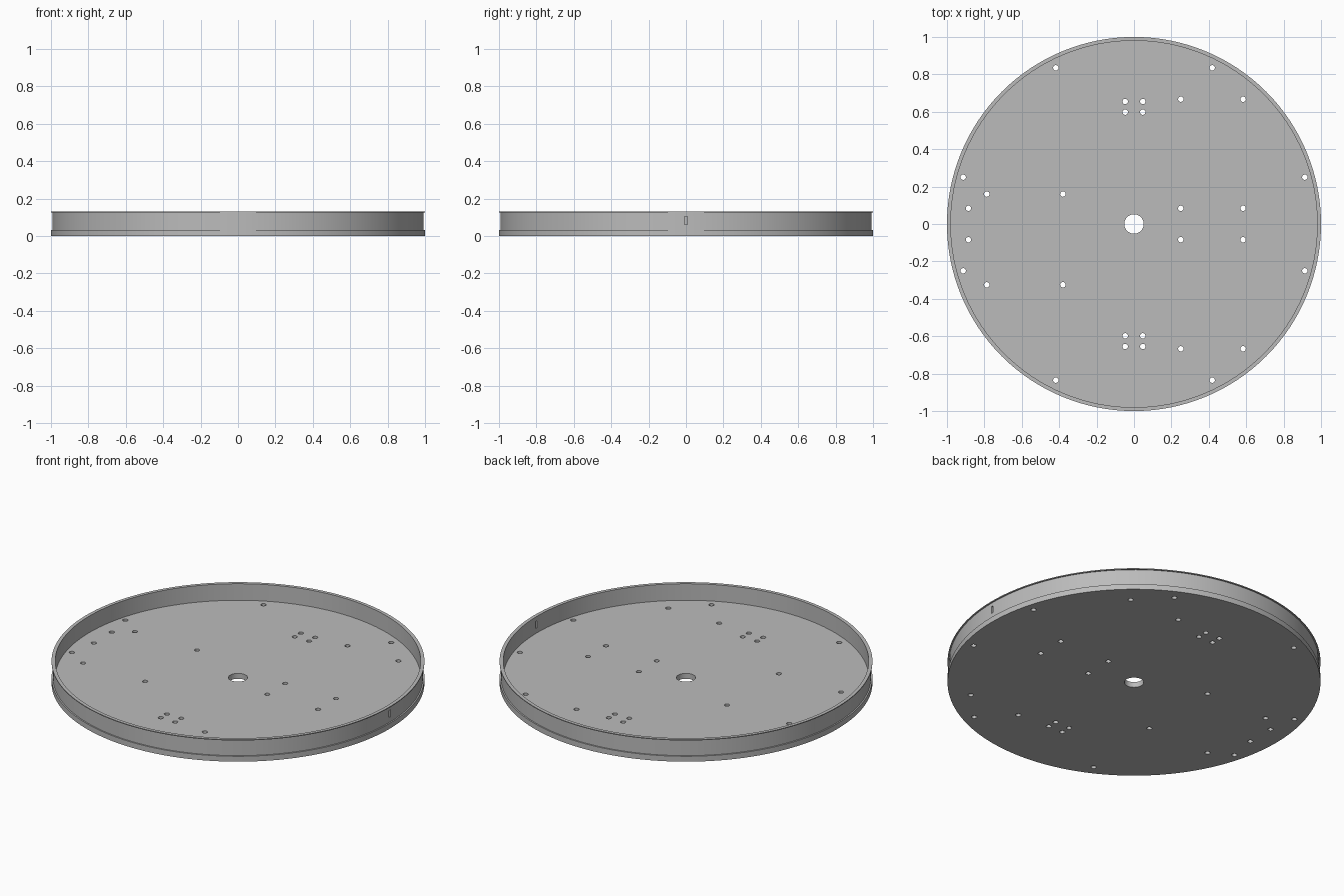
import bpy
import bmesh
import math
from mathutils import Matrix

cube = bpy.data.objects.get("Cube")
if cube:
    bpy.data.objects.remove(cube, do_unlink=True)

SEGMENTS = 128
FLOOR = 0.032
TOP = 0.13

grey = bpy.data.materials.new("light grey")
grey.use_nodes = True
grey.diffuse_color = (0.5, 0.5, 0.5, 1)
grey.node_tree.nodes["Principled BSDF"].inputs["Base Color"].default_value = (0.5, 0.5, 0.5, 1)


def finish(name, bm):
    bmesh.ops.recalc_face_normals(bm, faces=bm.faces)
    mesh = bpy.data.meshes.new(name)
    bm.to_mesh(mesh)
    bm.free()
    mesh.materials.append(grey)
    obj = bpy.data.objects.new(name, mesh)
    bpy.context.collection.objects.link(obj)
    return obj


def add_cylinder(bm, x, y, z, radius, depth, segments):
    bmesh.ops.create_cone(bm, cap_ends=True, segments=segments, radius1=radius,
                          radius2=radius, depth=depth, matrix=Matrix.Translation((x, y, z)))


def lathe(name, profile):
    """Closed (radius, height) profile swept around the z axis."""
    bm = bmesh.new()
    rings = []
    for i in range(SEGMENTS):
        a = math.tau * i / SEGMENTS
        rings.append([bm.verts.new((r * math.cos(a), r * math.sin(a), z)) for r, z in profile])
    for i, ring in enumerate(rings):
        after = rings[(i + 1) % SEGMENTS]
        for j in range(len(profile)):
            k = (j + 1) % len(profile)
            bm.faces.new((ring[j], after[j], after[k], ring[k]))
    return finish(name, bm)


def cut(obj, cutter):
    mod = obj.modifiers.new("cut", 'BOOLEAN')
    mod.operation = 'DIFFERENCE'
    mod.solver = 'EXACT'
    mod.object = cutter
    bpy.ops.object.select_all(action='DESELECT')
    bpy.context.view_layer.objects.active = obj
    obj.select_set(True)
    bpy.ops.object.modifier_apply(modifier=mod.name)
    bpy.data.objects.remove(cutter, do_unlink=True)
    bpy.ops.object.shade_smooth_by_angle(angle=math.radians(30))


# Base plate
bm = bmesh.new()
add_cylinder(bm, 0, 0, FLOOR / 2, 1, FLOOR, SEGMENTS)
plate = finish("base_plate", bm)

# Mounting holes: mirrored front to back, some also left to right
holes = []
for x, y in [(0.418, 0.835), (0.913, 0.25), (0.047, 0.655), (0.047, 0.598)]:
    holes += [(sx * x, sy * y) for sx in (-1, 1) for sy in (-1, 1)]
for x, y in [(0.25, 0.667), (0.583, 0.667), (0.25, 0.084), (0.583, 0.084), (-0.885, 0.084)]:
    holes += [(x, y), (x, -y)]
holes += [(x, y) for x in (-0.787, -0.38) for y in (0.16, -0.325)]

bm = bmesh.new()
add_cylinder(bm, 0, 0, FLOOR / 2, 0.052, 0.2, 48)
for x, y in holes:
    add_cylinder(bm, x, y, FLOOR / 2, 0.0145, 0.2, 20)
cut(plate, finish("hole_cutter", bm))

# Side wall with a thin outward lip along the top
wall = lathe("rim_wall", [(0.98, FLOOR), (0.992, FLOOR), (0.992, TOP - 0.005),
                          (1, TOP - 0.005), (1, TOP), (0.98, TOP)])

# Narrow upright slot through the wall
bm = bmesh.new()
bmesh.ops.create_cube(bm, size=1, matrix=Matrix.Translation((0.985, 0, 0.083))
                      @ Matrix.Diagonal((0.1, 0.014, 0.042, 1)))
cut(wall, finish("slot_cutter", bm))
